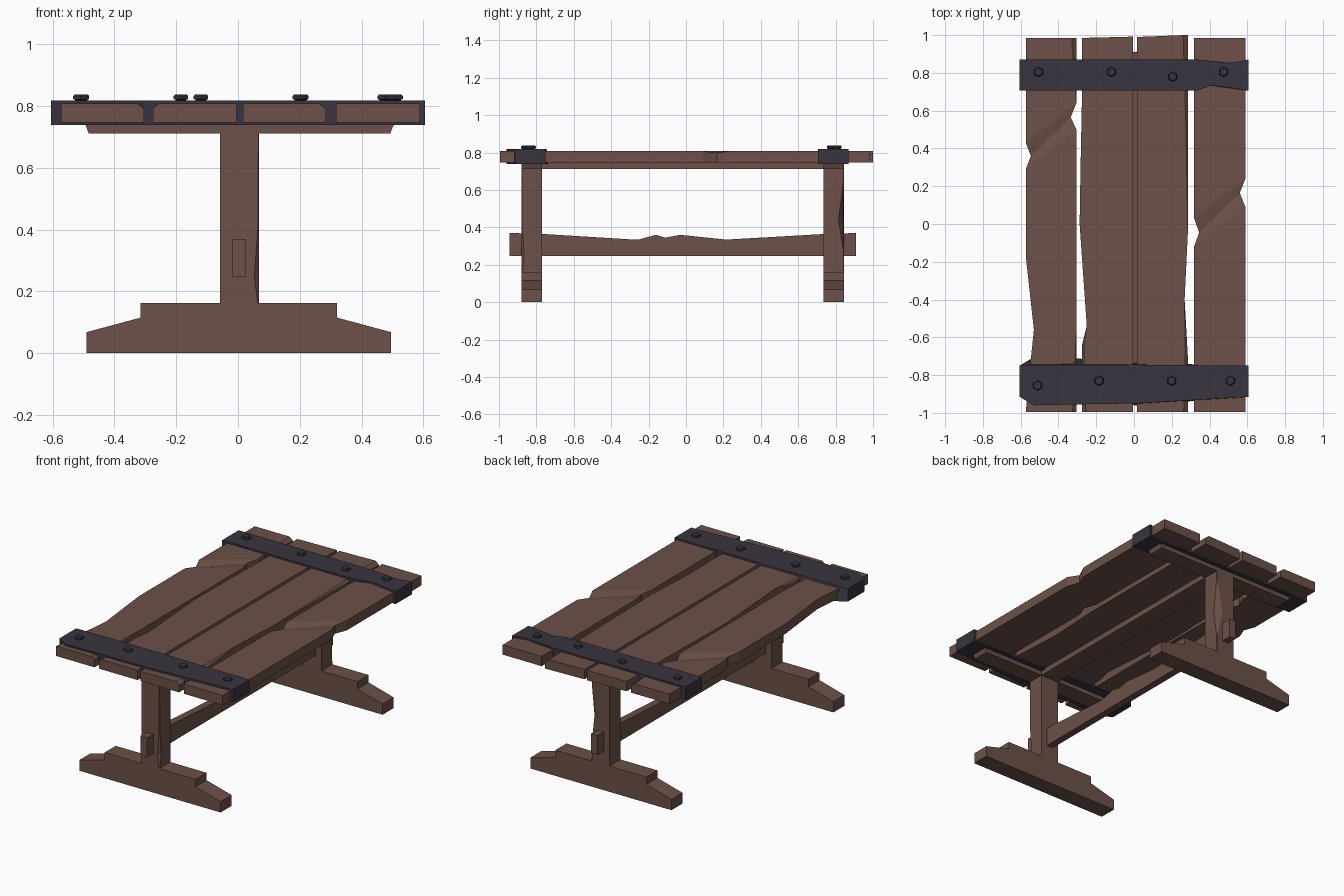
import bpy, bmesh, math


def material(name, rgb):
    m = bpy.data.materials.new(name)
    m.diffuse_color = (*rgb, 1)
    return m


WOOD = material("wood", (0.15, 0.083, 0.065))
IRON = material("iron", (0.04, 0.035, 0.05))


def loft(name, sections, mat):
    """Skin a row of equal-length closed sections and cap both ends."""
    bm = bmesh.new()
    rings = [[bm.verts.new(p) for p in s] for s in sections]
    n = len(rings[0])
    for a, b in zip(rings, rings[1:]):
        for i in range(n):
            j = (i + 1) % n
            bm.faces.new((a[i], a[j], b[j], b[i]))
    bm.faces.new(rings[0][::-1])
    bm.faces.new(rings[-1])
    bmesh.ops.recalc_face_normals(bm, faces=bm.faces)
    me = bpy.data.meshes.new(name)
    bm.to_mesh(me)
    bm.free()
    me.materials.append(mat)
    ob = bpy.data.objects.new(name, me)
    bpy.context.collection.objects.link(ob)
    return ob


def plank(name, rows):
    """Rows: left x, left y, right x, right y, top dent, left and right bevel."""
    z0, z1 = 0.746, 0.808
    secs = []
    for xl, yl, xr, yr, d, cl, cr in rows:
        zt = z1 - d
        secs.append([(xl, yl, z0), (xr, yr, z0), (xr, yr, zt - cr * 0.8),
                     (xr - cr, yr, zt), (xl + cl, yl, zt), (xl, yl, zt - cl * 0.8)])
    loft(name, secs, WOOD)


# Table top planks with worn edges and slanted gouges
plank("plank_left", [
    (-.573, -.995, -.305, -.995, 0, 0, .02), (-.55, -.75, -.305, -.75, 0, 0, .01),
    (-.53, -.56, -.305, -.56, 0, 0, 0), (-.573, -.17, -.305, -.1, 0, 0, 0),
    (-.573, .29, -.305, .50, 0, 0, 0), (-.546, .36, -.335, .565, .01, 0, 0),
    (-.573, .43, -.305, .64, 0, 0, 0), (-.573, .985, -.305, .985, 0, 0, .025)])
plank("plank_mid_left", [
    (-.275, -.995, -.005, -.995, 0, .02, 0), (-.275, -.64, -.005, -.64, 0, .01, 0),
    (-.25, -.54, -.005, -.54, 0, 0, 0), (-.288, 0, -.005, 0, 0, 0, 0),
    (-.283, .3, -.005, .3, 0, 0, 0), (-.275, .7, -.005, .7, 0, 0, 0),
    (-.275, .985, -.005, .992, 0, 0, 0)])
plank("plank_mid_right", [
    (.016, -.995, .285, -.995, 0, 0, .022), (.016, -.7, .285, -.7, 0, 0, .015),
    (.016, -.4, .268, -.4, 0, 0, 0), (.016, -.05, .285, -.05, 0, 0, 0),
    (.016, .5, .285, .5, 0, 0, .01), (.016, .99, .285, 1.0, 0, 0, .025)])
plank("plank_right", [
    (.318, -.995, .59, -.995, 0, 0, 0), (.318, -.12, .59, .09, 0, 0, 0),
    (.345, -.045, .56, .165, .01, 0, 0), (.318, .03, .59, .24, 0, 0, 0),
    (.318, .985, .59, .985, 0, 0, 0)])


def band(name, rows):
    """Rows: x, then front/back y of the top and of the underside."""
    loft(name, [[(x, tf, .818), (x, tb, .818), (x, bb, .738), (x, bf, .738)]
                for x, tf, tb, bf, bb in rows], IRON)


# Bent iron bands
band("front_band", [
    (-.605, -.915, -.75, -.915, -.75), (-.53, -.96, -.748, -.95, -.705),
    (-.3, -.955, -.746, -.94, -.712), (.01, -.95, -.745, -.96, -.735),
    (.605, -.915, -.75, -.915, -.75)])
band("back_band", [
    (-.605, .707, .87, .707, .87), (.335, .707, .87, .707, .87),
    (.41, .735, .862, .72, .866), (.51, .72, .852, .71, .86),
    (.605, .707, .87, .707, .87)])

# Hexagonal bolt heads
for i, (x, y) in enumerate([(-.51, -.855), (-.185, -.83), (.2, -.83), (.51, -.83),
                            (-.505, .805), (-.12, .805), (.205, .78), (.475, .805)]):
    loft(f"bolt_{i + 1}",
         [[(x + r * math.sin(k * math.pi / 3), y + r * math.cos(k * math.pi / 3), z)
           for k in range(6)]
          for r, z in ((.02, .81), (.02, .82), (.027, .823), (.027, .832), (.021, .838))],
         IRON)


def extrude_y(name, profile, y0, y1):
    loft(name, [[(x, y, z) for x, z in profile] for y in (y0, y1)], WOOD)


# End trestles: stepped foot, chipped post and bearer
FOOT = [(-.49, 0), (.495, 0), (.495, .068), (.32, .115), (.32, .162),
        (-.315, .162), (-.315, .115), (-.49, .068)]
BEARER = [(-.495, .742), (-.483, .711), (.493, .711), (.505, .742)]
trestles = [("front", -.77, -.88, [(.155, .004), (.25, .015), (.4, .004), (.715, .002)]),
            ("back", .735, .845, [(.155, .002), (.28, .004), (.44, .03), (.65, .003), (.715, .002)])]
for side, inner, outer, chips in trestles:
    s = 1 if outer > 0 else -1
    extrude_y(side + "_foot", FOOT, inner, outer)
    extrude_y(side + "_bearer", BEARER, inner, outer)
    loft(side + "_post",
         [[(-.058, inner, z), (.068, inner, z), (.068, outer - s * c, z),
           (.068 - c, outer, z) if c < .02 else (.068 - 1.5 * c, outer - s * .004, z),
           (-.058, outer, z)] for z, c in chips], WOOD)

# Beam under the top
extrude_y("top_beam", [(-.058, .711), (.068, .711), (.068, .748), (-.058, .748)], -.8, .8)

# Worn stretcher through both posts
STRETCHER = [(-.945, .248), (.91, .248), (.91, .37), (.73, .364), (.24, .336), (.2, .336),
             (-.03, .36), (-.11, .345), (-.16, .36), (-.25, .336), (-.3, .336),
             (-.77, .365), (-.945, .37)]
loft("stretcher", [[(x, y, z) for y, z in STRETCHER] for x in (-.02, .026)], WOOD)
